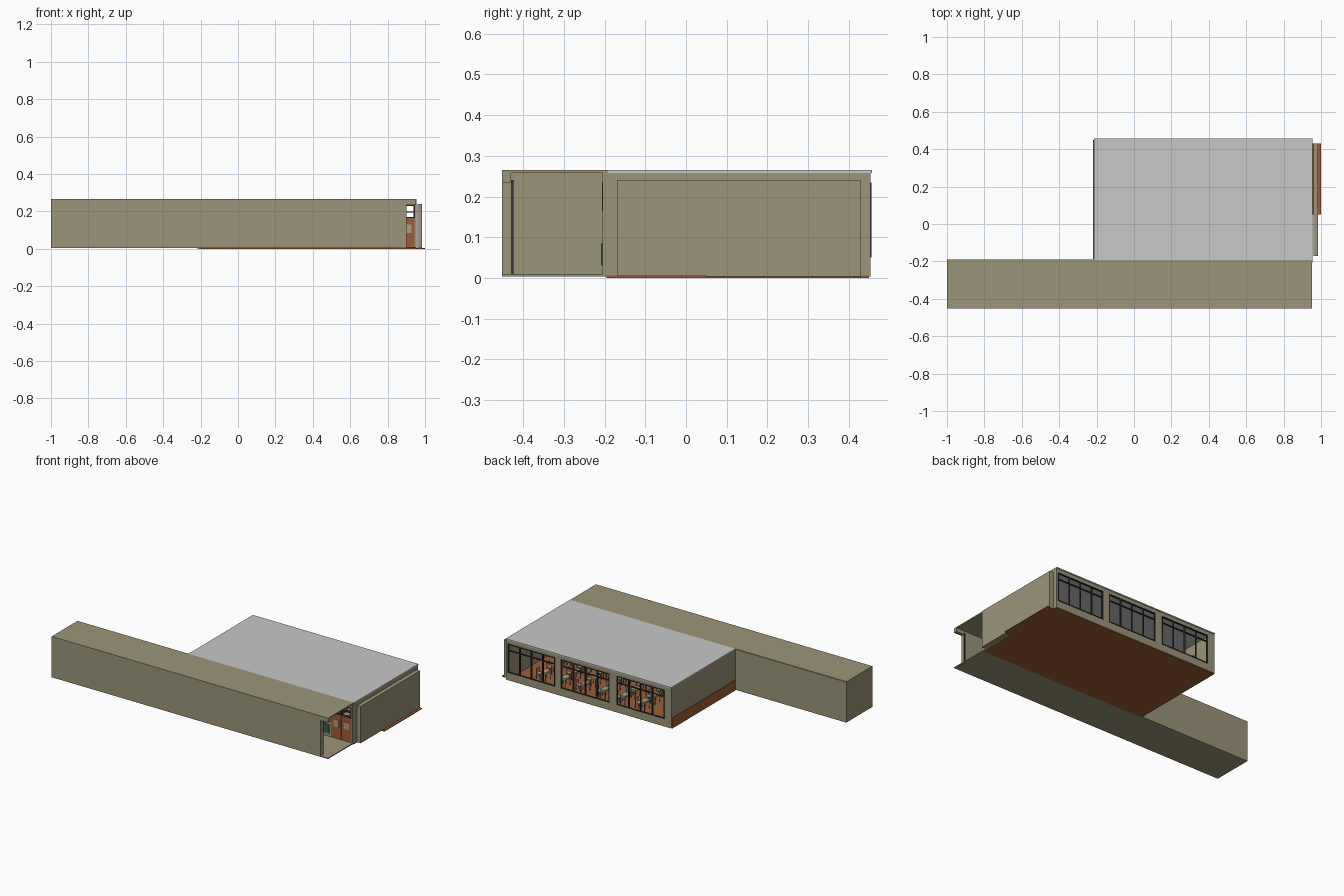
import bpy, bmesh

if "Cube" in bpy.data.objects:
    bpy.data.objects.remove(bpy.data.objects["Cube"])


def material(name, r, g, b):
    m = bpy.data.materials.new(name)
    m.diffuse_color = (r, g, b, 1)
    m.use_nodes = True
    m.node_tree.nodes["Principled BSDF"].inputs["Base Color"].default_value = m.diffuse_color
    return m


OLIVE = material("olive plaster", 0.33, 0.30, 0.19)
GREY = material("roof grey", 0.58, 0.58, 0.58)
ORANGE = material("orange brown wood", 0.34, 0.11, 0.035)
DARK = material("dark frame", 0.035, 0.035, 0.04)
GREEN = material("board green", 0.03, 0.13, 0.07)
TAN = material("pale wood", 0.42, 0.33, 0.2)
STEEL = material("steel grey", 0.3, 0.32, 0.34)


def part(name, boxes, mat):
    """One object made of axis-aligned boxes (x0, x1, y0, y1, z0, z1)."""
    bm = bmesh.new()
    for x0, x1, y0, y1, z0, z1 in boxes:
        vs = bmesh.ops.create_cube(bm, size=1)["verts"]
        for v in vs:
            v.co.x = x0 if v.co.x < 0 else x1
            v.co.y = y0 if v.co.y < 0 else y1
            v.co.z = z0 if v.co.z < 0 else z1
    me = bpy.data.meshes.new(name)
    bm.to_mesh(me)
    bm.free()
    me.materials.append(mat)
    ob = bpy.data.objects.new(name, me)
    bpy.context.collection.objects.link(ob)
    return ob


def wall_with_openings(x0, x1, y0, y1, z1, openings):
    """Boxes of a wall along x, leaving openings (left, right, bottom, top)."""
    out, x = [], x0
    for a, b, lo, hi in sorted(openings):
        if a > x:
            out.append((x, a, y0, y1, 0.004, z1))
        if lo > 0.004:
            out.append((a, b, y0, y1, 0.004, lo))
        out.append((a, b, y0, y1, hi, z1))
        x = b
    if x < x1:
        out.append((x, x1, y0, y1, 0.004, z1))
    return out


def frame(a, b, lo, hi, y0, y1, panes, rail):
    """Window frame boxes: border, upright bars and a transom rail."""
    t = 0.005
    out = [(a, b, y0, y1, lo, lo + t), (a, b, y0, y1, hi - t, hi),
           (a, b, y0, y1, rail, rail + t)]
    for i in range(panes + 1):
        x = a + (b - a - t) * i / panes
        out.append((x, x + t, y0, y1, lo, hi))
    return out


# corridor shell
part("corridor_floor", [(-1, 0.953, -0.452, -0.19, 0.004, 0.010)], OLIVE)
part("corridor_roof", [(-1, 0.953, -0.452, -0.192, 0.258, 0.265)], OLIVE)
part("corridor_front_wall", [(-1, 0.90, -0.452, -0.43, 0.008, 0.262),
                             (0.90, 0.953, -0.452, -0.43, 0.235, 0.262)], OLIVE)
part("corridor_left_wall", [(-1, -0.985, -0.44, -0.20, 0.008, 0.262)], OLIVE)
part("corridor_back_wall", [(-1, -0.215, -0.205, -0.19, 0.008, 0.262)], OLIVE)
part("corridor_end_post", [(0.894, 0.901, -0.43, -0.424, 0.01, 0.24)], DARK)

# classroom shell
part("classroom_floor", [(-0.21, 0.955, -0.195, 0.45, 0, 0.006)], ORANGE)
part("classroom_roof", [(-0.215, 0.955, -0.192, 0.457, 0.258, 0.265)], GREY)
part("classroom_left_wall", [(-0.215, -0.20, -0.19, 0.44, 0.003, 0.259)], OLIVE)
part("classroom_right_wall", [(0.94, 0.954, -0.195, 0.44, 0.003, 0.259)], OLIVE)
part("right_outer_panel", [(0.959, 0.985, -0.17, 0.43, 0.005, 0.24)], OLIVE)
part("right_floor_edge", [(0.954, 1.0, 0.05, 0.43, 0, 0.005)], ORANGE)
part("left_wall_skirting", [(-0.219, -0.215, -0.188, 0.45, 0.002, 0.068)], ORANGE)

# back wall with three window groups
back = [(-0.165, 0.173, 0.05, 0.235), (0.222, 0.567, 0.05, 0.235),
        (0.61, 0.942, 0.05, 0.235)]
part("back_wall", wall_with_openings(-0.215, 0.954, 0.437, 0.453, 0.259, back), OLIVE)
for i, (a, b, lo, hi) in enumerate(back):
    part(f"back_window_frame_{i+1}", frame(a, b, lo, hi, 0.446, 0.456, 4, 0.19), DARK)

# inner wall between classroom and corridor, a door at each end
doors = [(-0.19, -0.045), (0.80, 0.945)]
mid = [(-0.01, 0.355, 0.09, 0.235), (0.40, 0.765, 0.09, 0.235)]
part("inner_wall", wall_with_openings(
    -0.215, 0.954, -0.205, -0.192, 0.259,
    mid + [(a, b, 0.004, 0.235) for a, b in doors]), OLIVE)
for i, (a, b, lo, hi) in enumerate(mid):
    part(f"inner_window_frame_{i+1}", frame(a, b, lo, hi, -0.203, -0.194, 4, 0.185), DARK)
for i, (a, b) in enumerate(doors):
    c = (a + b) / 2
    part(f"door_frame_{i+1}", frame(a, b, 0.165, 0.235, -0.206, -0.19, 2, 0.198), DARK)
    part(f"door_leaves_{i+1}", [(a, c - 0.001, -0.203, -0.196, 0.008, 0.165),
                                (c + 0.001, b, -0.203, -0.196, 0.008, 0.165)], ORANGE)
    part(f"door_panels_{i+1}", [(m - 0.018, m + 0.018, -0.205, -0.194, 0.085, 0.13)
                                for m in ((a + c) / 2, (b + c) / 2)], TAN)

# boards
part("corridor_notice_board", [(0.71, 0.79, -0.209, -0.205, 0.03, 0.085)], GREEN)
part("chalkboard", [(-0.20, -0.196, -0.03, 0.29, 0.085, 0.19)], GREEN)
part("chalk_tray", [(-0.20, -0.188, -0.03, 0.29, 0.079, 0.085)], TAN)


# rows of pupils' desks and chairs
def legs(x, y, w, d, h):
    t = 0.0018
    return [(x + sx * w - t, x + sx * w + t, y + sy * d - t, y + sy * d + t, 0.004, h)
            for sx in (-1, 1) for sy in (-1, 1)]


tops, seats, metal = [], [], []
for i in range(6):
    for j in range(5):
        x, y = 0.06 + i * 0.14, -0.09 + j * 0.105
        tops.append((x - 0.018, x + 0.018, y - 0.027, y + 0.027, 0.060, 0.064))
        metal.append((x - 0.015, x + 0.015, y - 0.023, y + 0.023, 0.048, 0.060))
        metal += legs(x, y, 0.015, 0.024, 0.06)
        cx = x + 0.042
        seats.append((cx - 0.016, cx + 0.016, y - 0.016, y + 0.016, 0.036, 0.039))
        seats.append((cx + 0.014, cx + 0.017, y - 0.016, y + 0.016, 0.054, 0.068))
        metal += legs(cx, y, 0.014, 0.014, 0.036)
        metal += [(cx + 0.013, cx + 0.016, y + s - 0.0015, y + s + 0.0015, 0.036, 0.056)
                  for s in (-0.013, 0.013)]
part("desk_tops", tops, TAN)
part("chair_seats", seats, TAN)
part("furniture_metal", metal, STEEL)

# teacher's desk
part("teacher_desk", [(-0.12, -0.07, 0.08, 0.18, 0.066, 0.071),
                      (-0.115, -0.075, 0.085, 0.175, 0.006, 0.066)], TAN)
